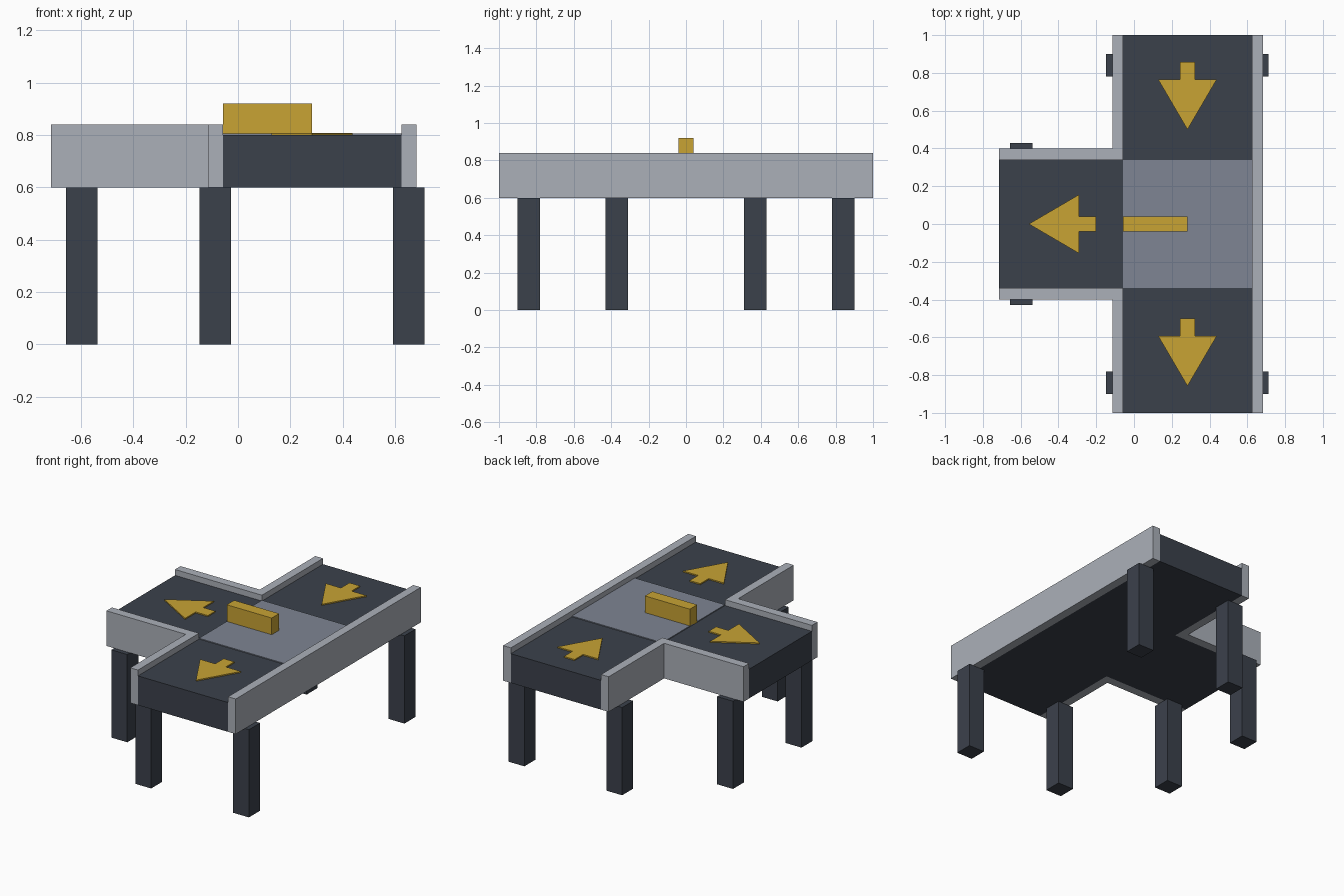
import bpy
import bmesh

if "Cube" in bpy.data.objects:
    bpy.data.objects.remove(bpy.data.objects["Cube"])


def srgb(*rgb):
    lin = [c / 12.92 if c <= 0.04045 else ((c + 0.055) / 1.055) ** 2.4
           for c in (v / 255 for v in rgb)]
    return (*lin, 1.0)


def material(name, *rgb):
    m = bpy.data.materials.new(name)
    m.diffuse_color = srgb(*rgb)
    m.use_nodes = True
    m.node_tree.nodes["Principled BSDF"].inputs["Base Color"].default_value = m.diffuse_color
    return m


DARK = material("dark slate", 59, 65, 75)
RAIL = material("light grey", 171, 176, 185)
PLATE = material("mid grey", 126, 133, 147)
GOLD = material("gold", 200, 163, 52)


def prism(name, outline, z0, z1, mat):
    """Extrude a flat outline (x, y) from z0 up to z1."""
    bm = bmesh.new()
    face = bm.faces.new([bm.verts.new((x, y, z0)) for x, y in outline])
    ext = bmesh.ops.extrude_face_region(bm, geom=[face])
    verts = [g for g in ext["geom"] if isinstance(g, bmesh.types.BMVert)]
    bmesh.ops.translate(bm, verts=verts, vec=(0, 0, z1 - z0))
    bmesh.ops.recalc_face_normals(bm, faces=bm.faces)
    mesh = bpy.data.meshes.new(name)
    bm.to_mesh(mesh)
    bm.free()
    mesh.materials.append(mat)
    obj = bpy.data.objects.new(name, mesh)
    bpy.context.collection.objects.link(obj)
    return obj


def box(name, x0, x1, y0, y1, z0, z1, mat):
    return prism(name, [(x0, y0), (x1, y0), (x1, y1), (x0, y1)], z0, z1, mat)


def arrow(name, tip, d):
    """Flat arrow on the belt, pointing along unit direction d."""
    pts = [(0, 0), (0.265, 0.155), (0.265, 0.04), (0.357, 0.04),
           (0.357, -0.04), (0.265, -0.04), (0.265, -0.155)]
    outline = [(tip[0] - d[0] * a - d[1] * b, tip[1] - d[1] * a + d[0] * b)
               for a, b in pts]
    prism(name, outline, 0.80, 0.808, GOLD)


LEFT, IN, OUT, RIGHT = -0.715, -0.057, -0.115, 0.683
BELT_R, HALF, WIDE = 0.625, 0.34, 0.40

# T-shaped conveyor bed
prism("conveyor_bed", [(IN, -1), (BELT_R, -1), (BELT_R, 1), (IN, 1),
                       (IN, HALF), (LEFT, HALF), (LEFT, -HALF), (IN, -HALF)],
      0.60, 0.80, DARK)

# Side rails: one straight, two L-shaped around the branch
box("long_rail", BELT_R, RIGHT, -1, 1, 0.60, 0.84, RAIL)
for side, s in (("front", -1), ("back", 1)):
    prism(side + "_corner_rail",
          [(LEFT, s * HALF), (IN, s * HALF), (IN, s), (OUT, s),
           (OUT, s * WIDE), (LEFT, s * WIDE)], 0.60, 0.84, RAIL)

# Junction plate and diverter bar
box("junction_plate", IN, BELT_R, -HALF, HALF, 0.80, 0.806, PLATE)
box("diverter_bar", IN, 0.283, -0.04, 0.04, 0.80, 0.92, GOLD)

# Direction arrows
arrow("front_arrow", (0.283, -0.858), (0, -1))
arrow("back_arrow", (0.283, 0.50), (0, -1))
arrow("branch_arrow", (-0.557, 0), (-1, 0))

# Legs
for side, s in (("front", -1), ("back", 1)):
    for part, x, y in (("branch", -0.597, 0.37), ("inner", -0.087, 0.84),
                       ("outer", 0.653, 0.84)):
        box(f"{side}_{part}_leg", x - 0.06, x + 0.06,
            s * y - 0.06, s * y + 0.06, 0, 0.60, DARK)
